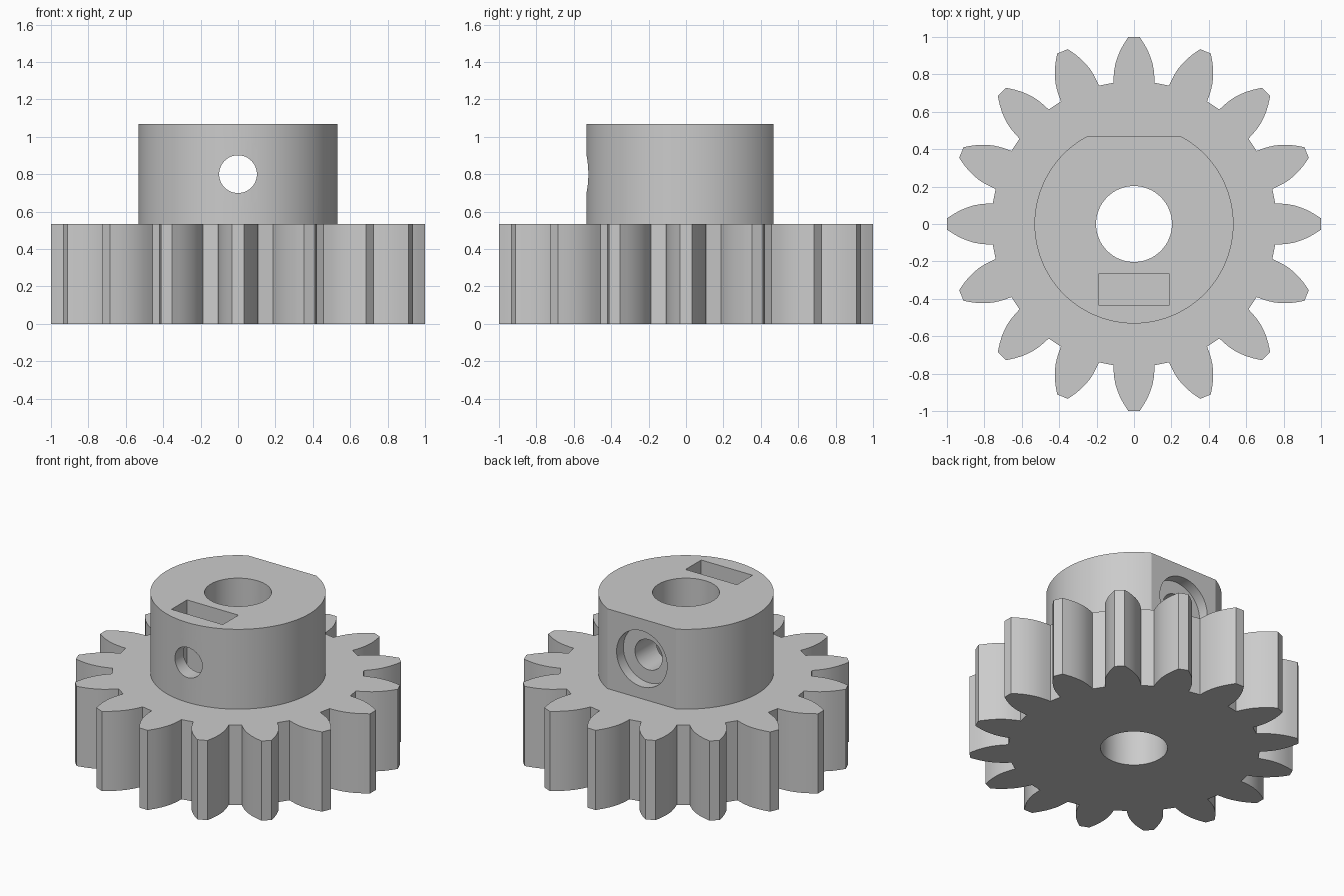
import bpy
import bmesh
from math import sin, cos, pi, radians
from mathutils import Matrix

TEETH = 16
GEAR_TOP, HUB_TOP, HOLE_Z = 0.533, 1.067, 0.8

cube = bpy.data.objects.get("Cube")
if cube:
    bpy.data.objects.remove(cube)

grey = bpy.data.materials.new("plain_grey")
grey.use_nodes = True
grey.diffuse_color = (0.6, 0.6, 0.6, 1)
grey.node_tree.nodes["Principled BSDF"].inputs["Base Color"].default_value = (0.6, 0.6, 0.6, 1)


def add_object(name, bm):
    bmesh.ops.recalc_face_normals(bm, faces=bm.faces)
    mesh = bpy.data.meshes.new(name)
    bm.to_mesh(mesh)
    bm.free()
    mesh.materials.append(grey)
    obj = bpy.data.objects.new(name, mesh)
    bpy.context.collection.objects.link(obj)
    return obj


def prism(name, outline, z0, z1):
    """Extrude a flat outline from z0 up to z1."""
    bm = bmesh.new()
    face = bm.faces.new([bm.verts.new((x, y, z0)) for x, y in outline])
    new = bmesh.ops.extrude_face_region(bm, geom=[face])["geom"]
    top = [v for v in new if isinstance(v, bmesh.types.BMVert)]
    bmesh.ops.translate(bm, verts=top, vec=(0, 0, z1 - z0))
    return add_object(name, bm)


def box(name, x0, x1, y0, y1, z0, z1):
    return prism(name, [(x0, y0), (x1, y0), (x1, y1), (x0, y1)], z0, z1)


def circle(radius, count):
    return [(radius * cos(2 * pi * i / count), radius * sin(2 * pi * i / count))
            for i in range(count)]


def cross_hole(name, radius, y0, y1):
    """Cylinder along y at the height of the screw."""
    obj = prism(name, circle(radius, 48), -y1, -y0)
    obj.data.transform(Matrix.Translation((0, 0, HOLE_Z)) @ Matrix.Rotation(radians(90), 4, "X"))
    return obj


# Gear outline: one curved tooth flank, mirrored and repeated around the circle
flank = [(0.110, 0.755), (0.109, 0.785), (0.106, 0.82), (0.100, 0.855),
         (0.089, 0.89), (0.075, 0.925), (0.056, 0.96), (0.031, 0.999)]
tooth = flank + [(-x, y) for x, y in reversed(flank)]
outline = []
for k in range(TEETH):
    a = 2 * pi * k / TEETH
    outline += [(x * cos(a) - y * sin(a), x * sin(a) + y * cos(a)) for x, y in tooth]
gear = prism("pinion_gear", outline, 0, GEAR_TOP)

# Hub with a flat on the back, overlapping the gear so they merge
hub = prism("hub", circle(0.532, 96), 0.3, HUB_TOP)

# Cutters, and the object each one works on
steps = [
    (hub, box("back_flat_cutter", -1, 1, 0.467, 1, 0, 2), "DIFFERENCE"),
    (gear, hub, "UNION"),
    (gear, prism("bore_cutter", circle(0.203, 64), -1, 2), "DIFFERENCE"),
    (gear, cross_hole("screw_hole_cutter", 0.101, -1, 1), "DIFFERENCE"),
    (gear, cross_hole("counterbore_cutter", 0.187, 0.395, 1), "DIFFERENCE"),
    (gear, box("nut_slot_cutter", -0.19, 0.19, -0.432, -0.267, 0.6, 2), "DIFFERENCE"),
]
for target, tool, operation in steps:
    tool.hide_render = True
    mod = target.modifiers.new(tool.name, "BOOLEAN")
    mod.operation = operation
    mod.solver = "EXACT"
    mod.object = tool
    # Bake the result, then discard the helper
    graph = bpy.context.evaluated_depsgraph_get()
    graph.update()
    mesh = bpy.data.meshes.new_from_object(target.evaluated_get(graph))
    target.modifiers.clear()
    target.data = mesh
    bpy.data.objects.remove(tool)

# Smooth curved walls, keep hard edges crisp
bpy.ops.object.select_all(action="DESELECT")
gear.select_set(True)
bpy.context.view_layer.objects.active = gear
bpy.ops.object.shade_smooth_by_angle(angle=radians(25))
